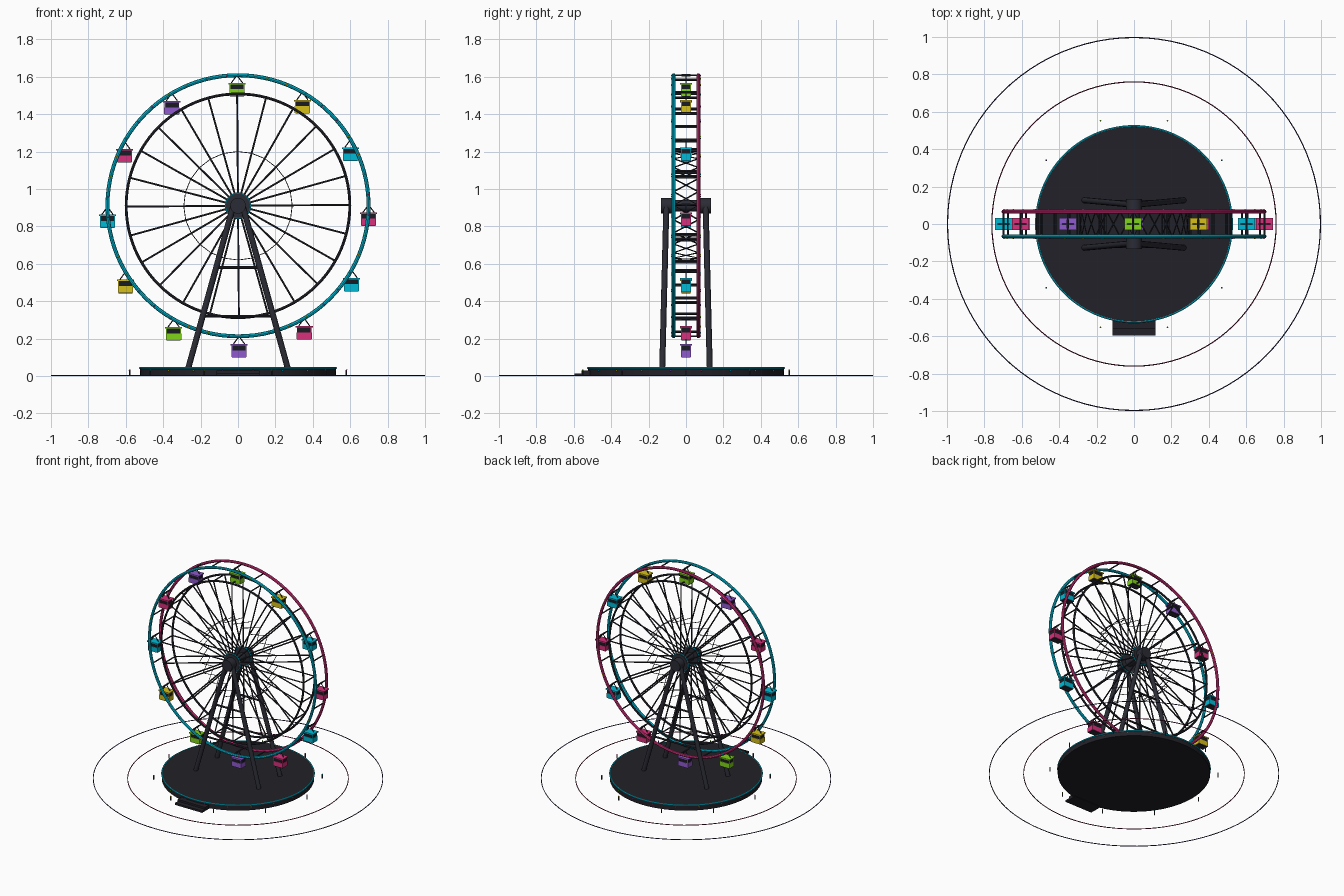
import bpy, bmesh, math
from mathutils import Vector, Matrix

cube = bpy.data.objects.get("Cube")
if cube:
    bpy.data.objects.remove(cube, do_unlink=True)


def material(name, rgb):
    m = bpy.data.materials.new(name)
    m.use_nodes = True
    m.diffuse_color = (*rgb, 1)
    m.node_tree.nodes["Principled BSDF"].inputs["Base Color"].default_value = (*rgb, 1)
    return m


STEEL = material("dark steel", (0.024, 0.025, 0.035))
BASE = material("black base", (0.015, 0.015, 0.021))
GLASS = material("dark glass", (0.01, 0.01, 0.016))
CYAN = material("cyan", (0.0, 0.5, 0.68))
MAGENTA = material("magenta", (0.68, 0.03, 0.2))
YELLOW = material("yellow", (0.68, 0.53, 0.01))
GREEN = material("lime green", (0.22, 0.66, 0.01))
PURPLE = material("purple", (0.28, 0.1, 0.62))
DIM_PURPLE = material("dim purple", (0.03, 0.02, 0.08))
DIM_MAGENTA = material("dim magenta", (0.16, 0.01, 0.06))
PAINTS = [MAGENTA, CYAN, YELLOW, GREEN, PURPLE]

HUB_Z, RIM_R, RING_R, BRACE_R = 0.91, 0.698, 0.598, 0.29
SIDE_Y, TURN, SPOKES = 0.066, 0.008, 24


class Part:
    """Collects simple solids into one mesh object."""

    def __init__(self, name, *mats):
        self.name, self.mats, self.bm = name, mats, bmesh.new()

    def paint(self, verts, mat):
        for f in {f for v in verts for f in v.link_faces}:
            f.material_index = mat

    def rod(self, a, b, r, sides=8, mat=0):
        a, b = Vector(a), Vector(b)
        d = b - a
        mx = Matrix.Translation((a + b) / 2) @ d.to_track_quat("Z", "Y").to_matrix().to_4x4()
        res = bmesh.ops.create_cone(self.bm, cap_ends=True, segments=sides, radius1=r,
                                    radius2=r, depth=d.length, matrix=mx)
        self.paint(res["verts"], mat)

    def box(self, centre, size, mat=0):
        mx = Matrix.Translation(centre) @ Matrix.Diagonal((*size, 1))
        self.paint(bmesh.ops.create_cube(self.bm, size=1, matrix=mx)["verts"], mat)

    def ball(self, centre, r, mat=0):
        res = bmesh.ops.create_icosphere(self.bm, subdivisions=1, radius=r,
                                         matrix=Matrix.Translation(centre))
        self.paint(res["verts"], mat)

    def done(self):
        me = bpy.data.meshes.new(self.name)
        self.bm.to_mesh(me)
        self.bm.free()
        for m in self.mats:
            me.materials.append(m)
        ob = bpy.data.objects.new(self.name, me)
        bpy.context.collection.objects.link(ob)
        smooth(ob)


def smooth(ob):
    bpy.ops.object.select_all(action="DESELECT")
    ob.select_set(True)
    bpy.context.view_layer.objects.active = ob
    bpy.ops.object.shade_smooth_by_angle(angle=math.radians(35))


def ring(name, mat, centre, major, minor, upright=False):
    bpy.ops.mesh.primitive_torus_add(location=centre, major_radius=major, minor_radius=minor,
                                     major_segments=96, minor_segments=8,
                                     rotation=(math.pi / 2 if upright else 0, 0, 0))
    ob = bpy.context.object
    ob.name = name
    ob.data.materials.append(mat)
    smooth(ob)


def on_wheel(r, i, y, count=SPOKES):
    a = TURN + math.tau * i / count
    return Vector((r * math.cos(a), y, HUB_Z + r * math.sin(a)))


# Ground rings, platform and entry steps
ring("outer_ground_ring", DIM_PURPLE, (0, 0, 0.003), 0.997, 0.003)
ring("inner_ground_ring", DIM_MAGENTA, (0, 0, 0.003), 0.76, 0.003)
p = Part("platform", BASE)
p.rod((0, 0, 0.004), (0, 0, 0.046), 0.525, 96)
p.done()
ring("platform_edge_light", CYAN, (0, 0, 0.043), 0.524, 0.005)
p = Part("entry_steps", BASE)
p.box((0, -0.545, 0.007), (0.23, 0.1, 0.014))
p.box((0, -0.53, 0.018), (0.23, 0.06, 0.02))
p.done()

# Small lamp posts around the platform
p = Part("lamp_posts", STEEL, *PAINTS)
for i in range(10):
    a = math.tau * i / 10
    x, y = 0.58 * math.cos(a), 0.58 * math.sin(a)
    p.rod((x, y, 0), (x, y, 0.03), 0.004)
    p.ball((x, y, 0.031), 0.005, 1 + i % 5)
p.done()

# Lamps around the platform wall
p = Part("platform_lamps", *PAINTS)
for i in range(20):
    a = math.tau * (i + 0.5) / 20
    p.ball((0.524 * math.cos(a), 0.524 * math.sin(a), 0.028), 0.005, i % 5)
p.done()

# Support towers with cross ties
for side, label in ((-1, "front"), (1, "back")):
    p = Part(label + "_tower", STEEL)

    def leg_point(sx, z):
        t = (HUB_Z - z) / (HUB_Z - 0.045)
        return (sx * (0.025 + 0.24 * t), side * (0.105 + 0.022 * t), z)

    for sx in (-1, 1):
        p.rod(leg_point(sx, HUB_Z), leg_point(sx, 0.045), 0.016, 12)
    for z in (0.58, 0.32):
        p.rod(leg_point(-1, z), leg_point(1, z), 0.007)
    p.done()

# Axle, hub drum and bearings
p = Part("hub", STEEL)
p.rod((0, -0.1, HUB_Z), (0, 0.1, HUB_Z), 0.03, 24)
for s in (-1, 1):
    p.rod((0, s * 0.055, HUB_Z), (0, s * 0.075, HUB_Z), 0.064, 32)
    p.rod((0, s * 0.078, HUB_Z), (0, s * 0.133, HUB_Z), 0.042, 24)
p.done()

# Rims, inner rings and hub rings on both sides
for s, label, paint in ((-1, "front", CYAN), (1, "back", MAGENTA)):
    y = s * SIDE_Y
    ring(label + "_rim", paint, (0, y, HUB_Z), RIM_R, 0.0105, True)
    ring(label + "_inner_ring", STEEL, (0, y, HUB_Z), RING_R, 0.0075, True)
    ring(label + "_hub_ring", CYAN, (0, y, HUB_Z), 0.066, 0.005, True)
    p = Part(label + "_spokes", STEEL)
    for i in range(SPOKES):
        p.rod(on_wheel(0.05, i, y), on_wheel(RING_R, i, y), 0.005, 6)
    p.done()
    p = Part(label + "_rim_lamps", *PAINTS)
    for i in range(40):
        p.ball(on_wheel(RIM_R, i + 0.5, y + s * 0.008, 40), 0.006, i % 5)
    p.done()

# Bars joining both sides, and thin crossed braces
bars = Part("cross_bars", STEEL)
braces = Part("cross_braces", STEEL)
for i in range(SPOKES):
    for r in (RIM_R, RING_R):
        bars.rod(on_wheel(r, i, -SIDE_Y), on_wheel(r, i, SIDE_Y), 0.005, 6)
    for s in (-1, 1):
        braces.rod(on_wheel(BRACE_R, i, s * SIDE_Y),
                   on_wheel(BRACE_R, i + 1, -s * SIDE_Y), 0.0022, 5)
bars.done()
braces.done()

# Hanging cabins
for i in range(12):
    c = on_wheel(RIM_R, i, 0, 12)
    p = Part("cabin_%d" % (i + 1), PAINTS[i % 5], GLASS, STEEL)

    def at(x, y, z):
        return c + Vector((x, y, z))

    p.box(at(0, 0, -0.093), (0.082, 0.056, 0.036))
    p.box(at(0, 0, -0.062), (0.076, 0.05, 0.03), 1)
    p.box(at(0, 0, -0.045), (0.092, 0.064, 0.008))
    p.box(at(0, 0, -0.112), (0.076, 0.05, 0.004), 2)
    for sx in (-1, 1):
        for sy in (-1, 1):
            p.box(at(sx * 0.037, sy * 0.024, -0.062), (0.005, 0.005, 0.03))
        p.rod(c, at(sx * 0.03, 0, -0.041), 0.003, 6, 2)
    p.rod(at(0, -0.025, 0), at(0, 0.025, 0), 0.006, 8, 2)
    p.done()
